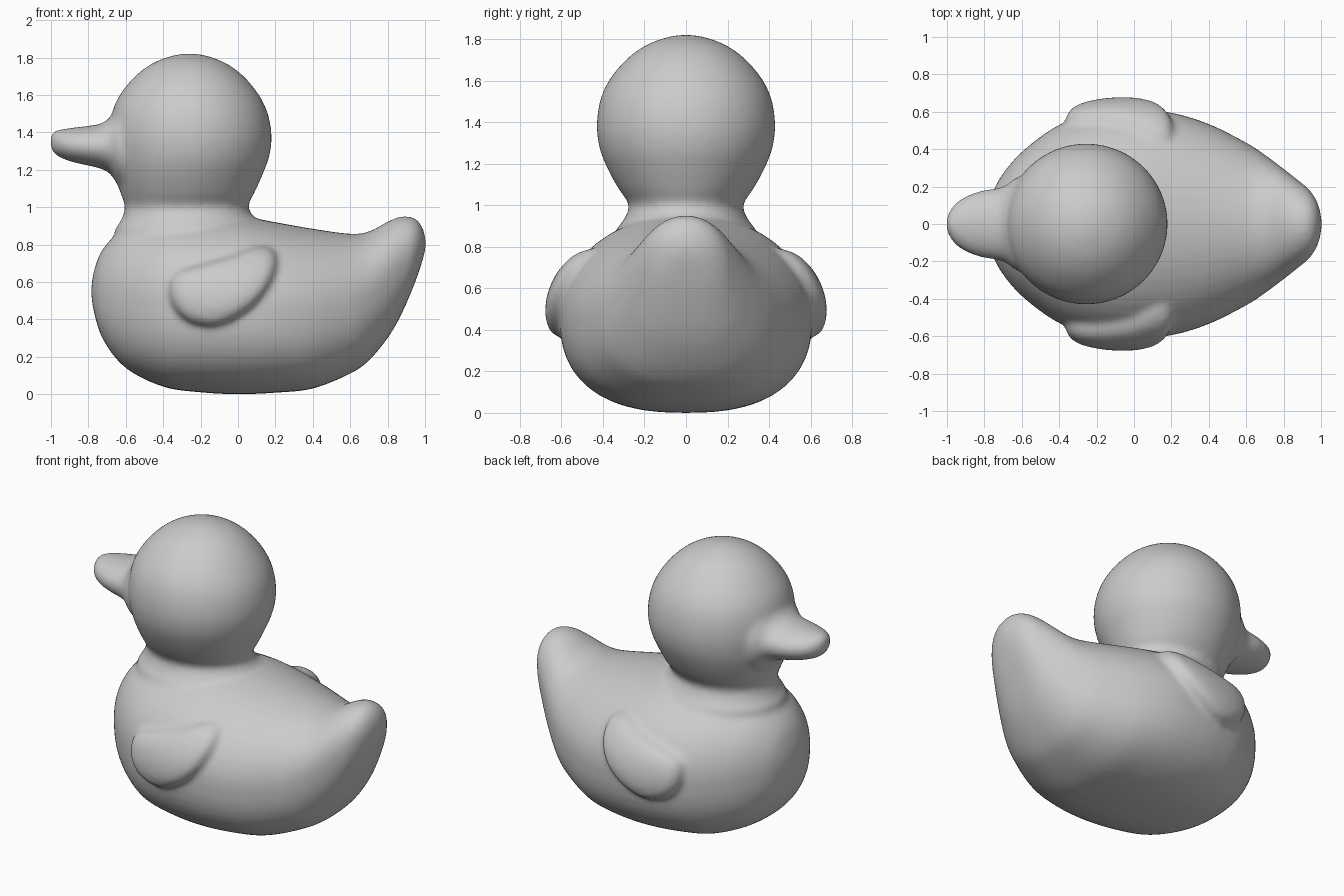
import bpy, bmesh
from math import sin, cos, pi, sqrt, copysign

if "Cube" in bpy.data.objects:
    bpy.data.objects.remove(bpy.data.objects["Cube"])


def spline(rows, steps=6, closed=False):
    """Catmull-Rom through rows of numbers."""
    n, out = len(rows), []
    get = (lambda i: rows[i % n]) if closed else (lambda i: rows[max(0, min(n - 1, i))])
    for i in range(n if closed else n - 1):
        quad = [get(i + k) for k in (-1, 0, 1, 2)]
        for s in range(steps):
            t = s / steps
            out.append([0.5 * (2 * b + (c - a) * t + (2 * a - 5 * b + 4 * c - d) * t * t
                               + (3 * b - a - 3 * c + d) * t ** 3) for a, b, c, d in zip(*quad)])
    if not closed:
        out.append(list(rows[-1]))
    return out


def power(v, n):
    return copysign(abs(v) ** (2 / n), v)


def skin(bm, rings):
    """Bridge closed rings of points and cap both ends."""
    loops = [[bm.verts.new(p) for p in r] for r in rings]
    n = len(loops[0])
    for a, b in zip(loops, loops[1:]):
        for i in range(n):
            bm.faces.new((a[i], a[(i + 1) % n], b[(i + 1) % n], b[i]))
    bm.faces.new(loops[0][::-1])
    bm.faces.new(loops[-1])


def loft_x(bm, rows, n_low=2.0, n_up=2.0, seg=48):
    """Rows: x, bottom z, top z, half width."""
    rings = []
    for x, lo, hi, w in spline(rows):
        ring = []
        for k in range(seg):
            a = 2 * pi * k / seg
            n = n_low if sin(a) < 0 else n_up
            ring.append((x, max(w, .004) * power(cos(a), n),
                         (lo + hi) / 2 + max((hi - lo) / 2, .004) * power(sin(a), n)))
        rings.append(ring)
    skin(bm, rings)


def loft_z(bm, rows, seg=48):
    """Rows: z, min x, max x, half width."""
    skin(bm, [[((a + b) / 2 + (b - a) / 2 * cos(2 * pi * k / seg),
                w * sin(2 * pi * k / seg), z) for k in range(seg)]
              for z, a, b, w in spline(rows)])


bm = bmesh.new()

# Body with upturned tail
loft_x(bm, [(-.785, .54, .56, .01), (-.77, .44, .66, .12), (-.72, .29, .78, .24),
            (-.6, .14, .89, .385), (-.4, .04, .95, .53), (-.2, .01, .96, .59),
            (0, 0, .955, .61), (.2, .008, .92, .595), (.4, .03, .885, .535),
            (.6, .11, .858, .435), (.7, .18, .87, .37), (.8, .3, .922, .295),
            (.87, .42, .95, .24), (.94, .58, .943, .18), (.985, .71, .895, .105),
            (1.005, .79, .82, .01)], n_low=2.5)

# Neck and head
loft_z(bm, [(.7, -.62, .1, .3), (.86, -.66, .15, .34), (.93, -.625, .1, .3),
            (1.0, -.605, .055, .275), (1.08, -.63, .09, .325), (1.17, -.66, .13, .375),
            (1.27, -.682, .167, .415), (1.38, -.69, .18, .43), (1.5, -.675, .16, .415),
            (1.6, -.632, .112, .372), (1.7, -.55, .03, .29), (1.77, -.455, -.065, .195),
            (1.81, -.35, -.17, .09), (1.822, -.27, -.25, .01)])

# Beak, flaring into the face
loft_x(bm, [(-1.005, 1.34, 1.36, .01), (-.99, 1.295, 1.4, .06), (-.95, 1.265, 1.415, .115),
            (-.88, 1.24, 1.425, .157), (-.8, 1.222, 1.435, .182), (-.73, 1.205, 1.448, .192),
            (-.68, 1.175, 1.485, .21), (-.62, 1.1, 1.56, .25), (-.5, 1.1, 1.56, .25)])

# Wings: a teardrop raised off the flanks
outline = spline([(-.32, .655), (-.2, .695), (-.03, .745), (.1, .79), (.185, .77), (.205, .68),
                  (.15, .55), (.03, .43), (-.13, .36), (-.27, .39), (-.35, .48), (-.365, .59)],
                 closed=True)
cx, cz = -.08, .58


def flank(x, z):
    return (.605 - .3 * min(x, 0) ** 2 - .3 * max(x, 0) ** 2) * sqrt(max(.05, 1 - ((z - .46) / .5) ** 2))


for side in (1, -1):
    rings = [[(x, side * .3, z) for x, z in outline]]
    for scale, lift in ((1.02, -.02), (.99, .015), (.93, .045), (.8, .065),
                        (.55, .075), (.3, .078), (.05, .079)):
        ring = []
        for x, z in outline:
            px, pz = cx + (x - cx) * scale, cz + (z - cz) * scale
            ring.append((px, side * (flank(px, pz) + lift), pz))
        rings.append(ring)
    skin(bm, rings)

bmesh.ops.recalc_face_normals(bm, faces=bm.faces)
mesh = bpy.data.meshes.new("bath_duck")
bm.to_mesh(mesh)
bm.free()
duck = bpy.data.objects.new("bath_duck", mesh)
bpy.context.collection.objects.link(duck)

# Fuse the parts and soften the joints
fuse = duck.modifiers.new("fuse", 'REMESH')
fuse.mode = 'VOXEL'
fuse.voxel_size = .016
fuse.use_smooth_shade = True
soft = duck.modifiers.new("soften", 'SMOOTH')
soft.factor = .5
soft.iterations = 10
